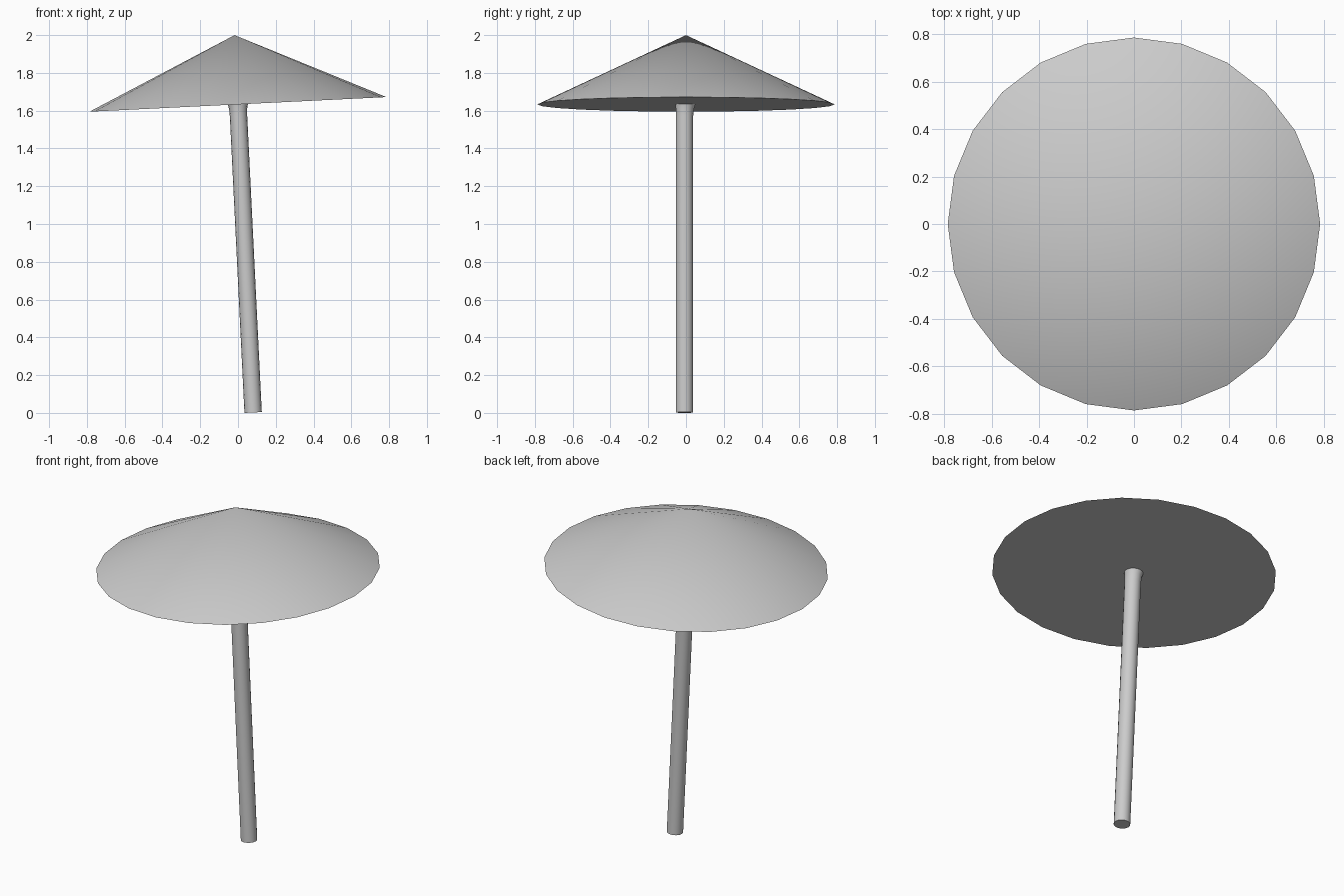
import bpy, bmesh, math
from mathutils import Matrix

if "Cube" in bpy.data.objects:
    bpy.data.objects.remove(bpy.data.objects["Cube"])

TILT = math.atan(0.0492)                     # whole parasol leans towards -x
FRAME = Matrix.Translation((0.08, 0, 0.0022)) @ Matrix.Rotation(-TILT, 4, 'Y')


def lathe(name, rings, sides):
    """Closed solid from rings of (radius, height, y offset); radius 0 is a tip."""
    bm = bmesh.new()
    loops = []
    for r, z, dy in rings:
        n = sides if r > 0 else 1
        loops.append([bm.verts.new((r * math.cos(2 * math.pi * i / sides),
                                    dy + r * math.sin(2 * math.pi * i / sides), z))
                      for i in range(n)])
    for a, b in zip(loops, loops[1:]):
        for i in range(sides):
            j = (i + 1) % sides
            bm.faces.new((a[i], a[j], b[0]) if len(b) == 1 else (a[i], a[j], b[j], b[i]))
    for loop in (loops[0], loops[-1]):
        if len(loop) > 1:
            bm.faces.new(loop)
    bmesh.ops.recalc_face_normals(bm, faces=bm.faces)
    mesh = bpy.data.meshes.new(name)
    bm.to_mesh(mesh)
    bm.free()
    obj = bpy.data.objects.new(name, mesh)
    bpy.context.collection.objects.link(obj)
    obj.matrix_world = FRAME
    bpy.ops.object.select_all(action='DESELECT')
    obj.select_set(True)
    bpy.context.view_layer.objects.active = obj
    bpy.ops.object.shade_smooth_by_angle(angle=math.radians(35))
    return obj


# Canopy: shallow 24-sided cone with a flat underside
lathe("canopy", [(0.787, 1.633, 0), (0, 2.0, 0)], 24)

# Pole: slim post that flares slightly where it meets the canopy
lathe("pole", [(0.046, 0, -0.008), (0.046, 1.57, -0.008),
               (0.048, 1.61, -0.006), (0.053, 1.634, -0.003)], 16)
